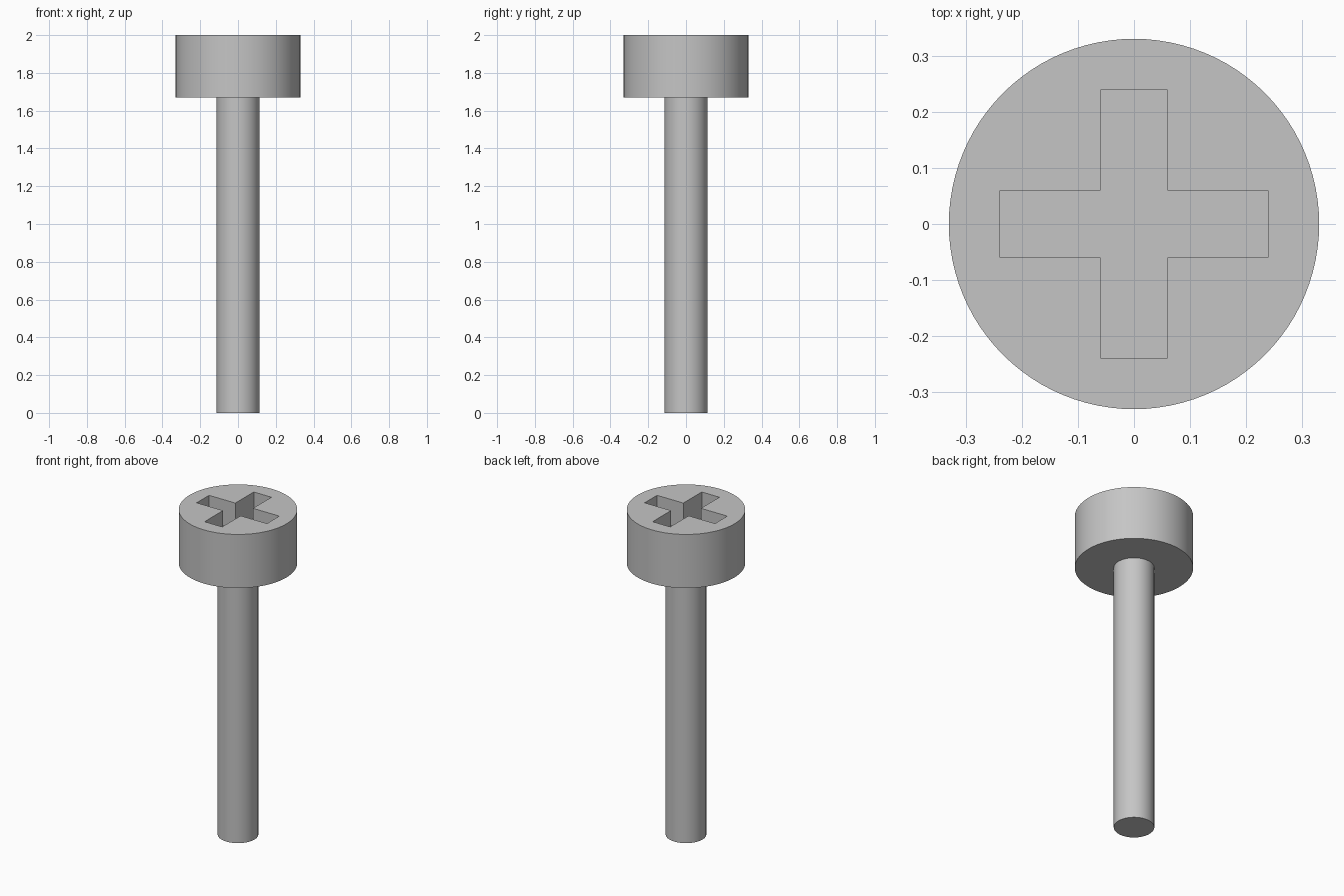
import bpy
import bmesh
import math

cube = bpy.data.objects.get("Cube")
if cube:
    bpy.data.objects.remove(cube, do_unlink=True)

HEAD_RADIUS, HEAD_BOTTOM, TOP = 0.33, 1.67, 2.0
SHAFT_RADIUS = 0.113
ARM_HALF, SLOT_HALF, SLOT_DEPTH = 0.239, 0.06, 0.16

steel = bpy.data.materials.new("grey_steel")
steel.use_nodes = True
colour = (0.56, 0.56, 0.56, 1)
steel.diffuse_color = colour
steel.node_tree.nodes["Principled BSDF"].inputs["Base Color"].default_value = colour


def cylinder(name, radius, bottom, top):
    bpy.ops.mesh.primitive_cylinder_add(
        vertices=96, radius=radius, depth=top - bottom,
        location=(0, 0, (bottom + top) / 2))
    obj = bpy.context.object
    obj.name = name
    obj.data.materials.append(steel)
    return obj


def smooth(obj):
    bpy.ops.object.select_all(action='DESELECT')
    obj.select_set(True)
    bpy.context.view_layer.objects.active = obj
    bpy.ops.object.shade_smooth_by_angle(angle=math.radians(30))


# Plain round shaft and cylindrical head
shaft = cylinder("shaft", SHAFT_RADIUS, 0, HEAD_BOTTOM)
head = cylinder("head", HEAD_RADIUS, HEAD_BOTTOM, TOP)

# Cross-shaped cutter: one arm's corners turned through four quarters
a, s = ARM_HALF, SLOT_HALF
bm = bmesh.new()
ring = []
for quarter in range(4):
    c, n = round(math.cos(quarter * math.pi / 2)), round(math.sin(quarter * math.pi / 2))
    for x, y in ((a, -s), (a, s), (s, s)):
        ring.append(bm.verts.new((x * c - y * n, x * n + y * c, TOP - SLOT_DEPTH)))
floor = bm.faces.new(ring)
walls = bmesh.ops.extrude_face_region(bm, geom=[floor])
for v in walls["geom"]:
    if isinstance(v, bmesh.types.BMVert):
        v.co.z = TOP + 0.1
bmesh.ops.recalc_face_normals(bm, faces=bm.faces)
mesh = bpy.data.meshes.new("cross_cutter")
bm.to_mesh(mesh)
bm.free()
mesh.materials.append(steel)
cutter = bpy.data.objects.new("cross_cutter", mesh)
cutter.hide_render = True
bpy.context.collection.objects.link(cutter)

# Cut the driver recess into the head
cut = head.modifiers.new("driver_recess", 'BOOLEAN')
cut.operation = 'DIFFERENCE'
cut.solver = 'EXACT'
cut.object = cutter
bpy.context.view_layer.objects.active = head
bpy.ops.object.modifier_apply(modifier=cut.name)
bpy.data.objects.remove(cutter, do_unlink=True)

for part in (shaft, head):
    smooth(part)
